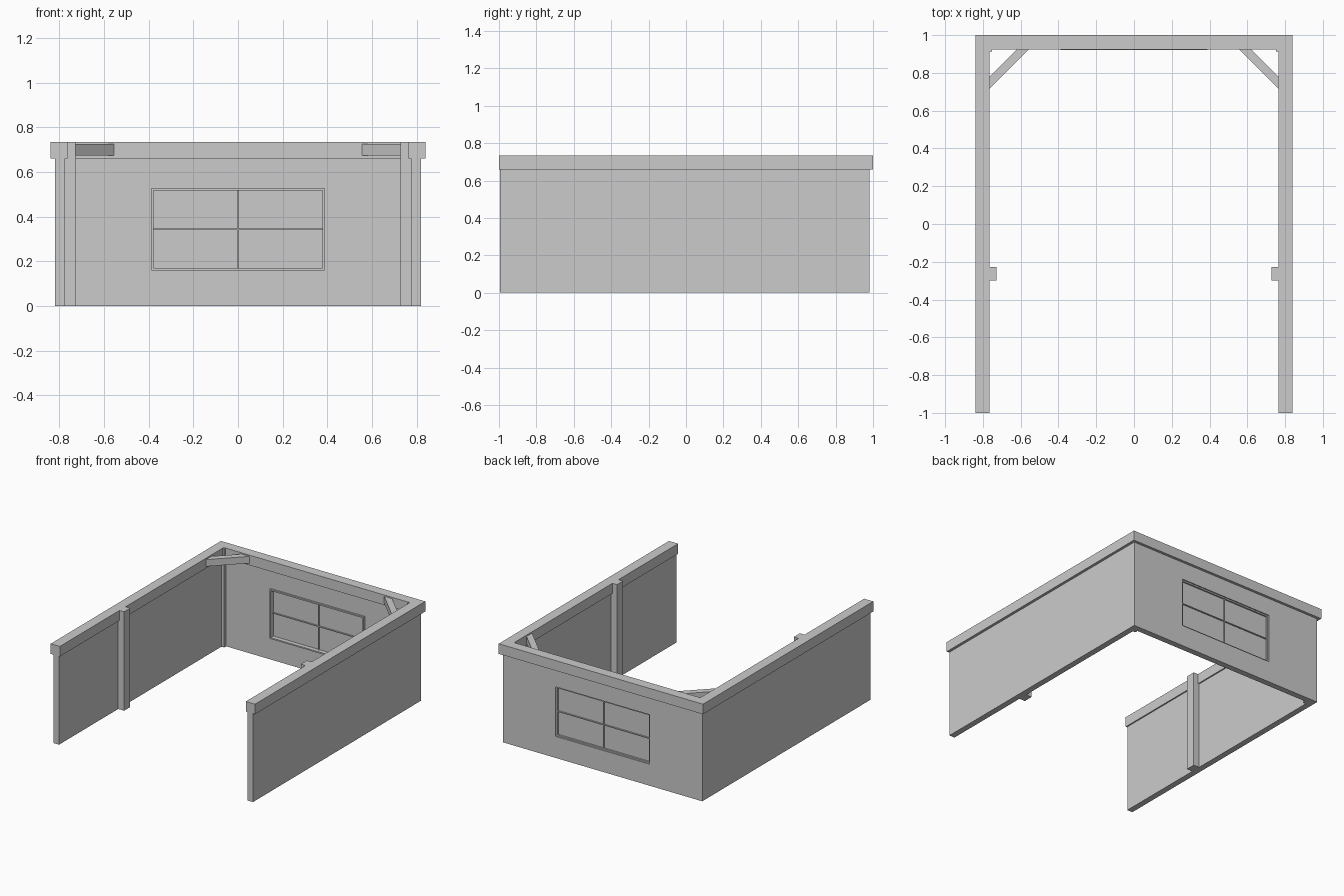
import bpy, bmesh

if "Cube" in bpy.data.objects:
    bpy.data.objects.remove(bpy.data.objects["Cube"])


def mesh_object(name, bm):
    bmesh.ops.recalc_face_normals(bm, faces=bm.faces)
    me = bpy.data.meshes.new(name)
    bm.to_mesh(me)
    bm.free()
    ob = bpy.data.objects.new(name, me)
    bpy.context.collection.objects.link(ob)
    return ob


def prism(name, outline, z0, z1):
    """Extrude a plan outline (x, y) from z0 to z1."""
    bm = bmesh.new()
    face = bm.faces.new([bm.verts.new((x, y, z0)) for x, y in outline])
    ext = bmesh.ops.extrude_face_region(bm, geom=[face], use_keep_orig=True)
    for v in ext["geom"]:
        if isinstance(v, bmesh.types.BMVert):
            v.co.z = z1
    return mesh_object(name, bm)


def box(name, x0, x1, y0, y1, z0, z1):
    return prism(name, [(x0, y0), (x1, y0), (x1, y1), (x0, y1)], z0, z1)


def mirrored(ob):
    ob.modifiers.new("mirror", "MIRROR").use_axis[0] = True
    return ob


W, WI = 0.82, 0.775          # wall outer / inner x
WB, WF = 0.98, 0.935         # back wall outer / inner y
TOP, BEAM = 0.735, 0.66
WX, Z0, Z1 = 0.388, 0.16, 0.528   # window opening

# Side walls and back wall as one U-shaped plan (window part kept separate)
prism("side_walls", [(-W, -0.995), (-WI, -0.995), (-WI, WF), (-WX, WF),
                     (-WX, WB), (-W, WB)], 0, 0.67)
prism("right_side_wall", [(W, -0.995), (WI, -0.995), (WI, WF), (WX, WF),
                          (WX, WB), (W, WB)], 0, 0.67)
box("wall_below_window", -WX, WX, WF, WB, 0, Z0)
box("wall_above_window", -WX, WX, WF, WB, Z1, 0.67)

# Top beam running round three sides
prism("top_beam", [(-0.84, -1), (-0.765, -1), (-0.765, 0.925), (0.765, 0.925),
                   (0.765, -1), (0.84, -1), (0.84, 1), (-0.84, 1)], BEAM, TOP)

# Side posts, corner posts and diagonal braces
mirrored(box("side_post", 0.727, WI, -0.30, -0.228, 0, TOP))
mirrored(box("corner_post", 0.752, 0.79, 0.912, 0.95, 0, 0.73))
mirrored(prism("corner_brace", [(0.765, 0.715), (0.765, 0.78),
                                (0.62, 0.925), (0.555, 0.925)], 0.674, 0.725))

# Window frame, glass and thin glazing bars
F = 0.01
mirrored(box("window_frame_side", WX - F, WX, 0.922, 0.972, Z0, Z1))
box("window_frame_bottom", -WX + F, WX - F, 0.922, 0.972, Z0, Z0 + F)
box("window_frame_top", -WX + F, WX - F, 0.922, 0.972, Z1 - F, Z1)
box("window_glass", -WX + F, WX - F, 0.954, 0.960, Z0 + F, Z1 - F)
ZM = (Z0 + Z1) / 2
box("glazing_bar_vertical", -0.003, 0.003, 0.945, 0.969, Z0 + F, Z1 - F)
box("glazing_bar_horizontal", -WX + F, WX - F, 0.945, 0.969, ZM - 0.003, ZM + 0.003)
